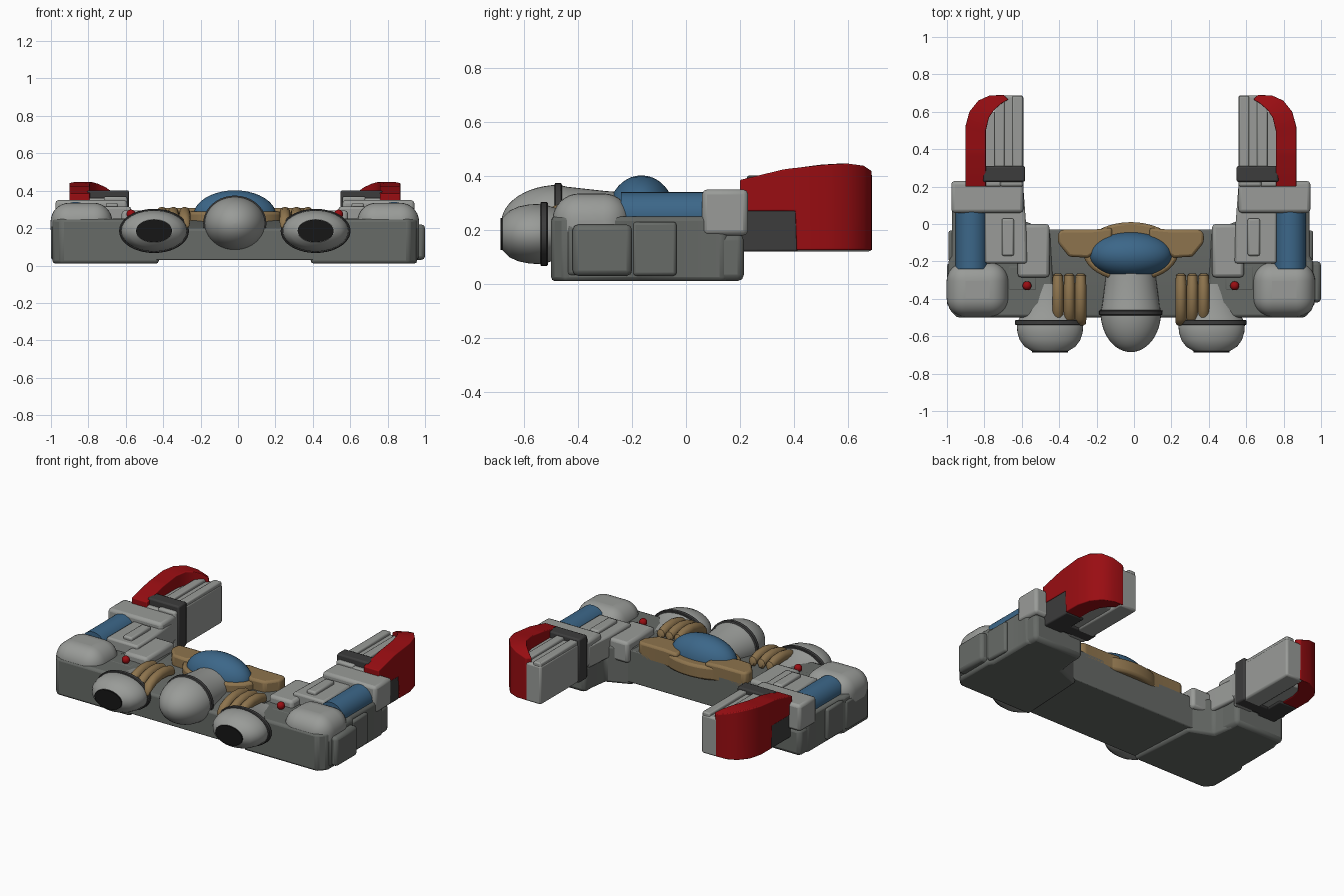
import bpy, bmesh, math
from mathutils import Vector

if "Cube" in bpy.data.objects:
    bpy.data.objects.remove(bpy.data.objects["Cube"])

CX = -0.017  # plane of symmetry


def material(name, rgb):
    m = bpy.data.materials.new(name)
    m.diffuse_color = (*rgb, 1)
    m.use_nodes = True
    m.node_tree.nodes["Principled BSDF"].inputs["Base Color"].default_value = m.diffuse_color
    return m


HULL = material("hull grey", (0.135, 0.145, 0.135))
LIGHT = material("light grey", (0.32, 0.33, 0.315))
CHAR = material("charcoal", (0.045, 0.045, 0.045))
BLACK = material("black", (0.008, 0.008, 0.008))
BLUE = material("canopy blue", (0.045, 0.135, 0.25))
TAN = material("tan", (0.27, 0.175, 0.075))
RED = material("red", (0.32, 0.004, 0.006))


def finish(name, bm, mat, bevel=0, mirror=True, seg=2):
    bmesh.ops.recalc_face_normals(bm, faces=bm.faces[:])
    me = bpy.data.meshes.new(name)
    bm.to_mesh(me)
    bm.free()
    me.materials.append(mat)
    ob = bpy.data.objects.new(name, me)
    bpy.context.collection.objects.link(ob)
    ob.location.x = CX
    if bevel:
        b = ob.modifiers.new("bevel", 'BEVEL')
        b.width, b.segments, b.limit_method = bevel, seg, 'ANGLE'
        b.angle_limit = math.radians(35)
    if mirror:
        ob.modifiers.new("mirror", 'MIRROR').use_mirror_merge = False
    bpy.ops.object.select_all(action='DESELECT')
    ob.select_set(True)
    bpy.context.view_layer.objects.active = ob
    bpy.ops.object.shade_smooth_by_angle(angle=math.radians(35))
    return ob


def loft(name, rings, mat, bevel=0, mirror=True, seg=2):
    bm = bmesh.new()
    vs = [[bm.verts.new(p) for p in r] for r in rings]
    n = len(vs[0])
    for a, b in zip(vs, vs[1:]):
        for i in range(n):
            bm.faces.new((a[i], a[(i + 1) % n], b[(i + 1) % n], b[i]))
    bm.faces.new(vs[0])
    bm.faces.new(vs[-1])
    return finish(name, bm, mat, bevel, mirror, seg)


def prism(name, pts, z0, z1, mat, bevel=0, mirror=True, seg=2):
    return loft(name, [[(x, y, z) for x, y in pts] for z in (z0, z1)], mat, bevel, mirror, seg)


def box(name, x, y, z, mat, bevel=0.01, mirror=True, seg=2):
    pts = [(x[0], y[0]), (x[1], y[0]), (x[1], y[1]), (x[0], y[1])]
    return prism(name, pts, z[0], z[1], mat, bevel, mirror, seg)


def lathe(name, x, z, rx, rz, profile, mat, mirror=True, n=40):
    """Elliptical body of revolution along y; profile holds (y, radius factor)."""
    ang = [2 * math.pi * i / n for i in range(n)]
    return loft(name, [[(x + rx * r * math.cos(a), y, z + rz * r * math.sin(a)) for a in ang]
                       for y, r in profile], mat, 0, mirror)


def ball(name, c, r, mat, mirror=True):
    bm = bmesh.new()
    bmesh.ops.create_uvsphere(bm, u_segments=40, v_segments=20, radius=1)
    for v in bm.verts:
        v.co = Vector(c) + Vector(r) * v.co
    return finish(name, bm, mat, 0, mirror)


# Central hull with sloping front deck
side = [(-0.03, 0.03), (-0.03, 0.24), (-0.24, 0.24), (-0.49, 0.2), (-0.5, 0.19), (-0.5, 0.03)]
loft("center_hull", [[(x, y, z) for y, z in side] for x in (-0.62, 0.62)], HULL, 0.006, False)

# Side pods
prism("side_pod", [(0.405, -0.5), (0.93, -0.5), (0.975, -0.45), (0.975, -0.2), (0.955, -0.17),
                   (0.955, 0.14), (0.93, 0.16), (0.60, 0.16), (0.58, 0.02), (0.43, -0.04)],
      0.01, 0.25, HULL, 0.025)
box("pod_tail", (0.59, 0.95), (0.05, 0.215), (0.01, 0.185), HULL, 0.025)
box("pod_side_panel", (0.9, 0.975), (-0.2, -0.035), (0.03, 0.23), HULL, 0.012)
box("pod_front_panel", (0.9, 0.983), (-0.44, -0.21), (0.03, 0.22), HULL, 0.015)
box("right_side_plate", (0.9, 1.017), (-0.42, -0.2), (0.03, 0.22), HULL, 0.02, False)

# Shoulder domes and blue cylinders
box("shoulder_dome", (0.655, 0.985), (-0.495, -0.205), (0.1, 0.335), LIGHT, 0.1, seg=8)
lathe("blue_cylinder", 0.852, 0.255, 0.085, 0.085, [(-0.24, 1), (0.08, 1)], BLUE)

# Arm blocks
box("arm_joint", (0.575, 0.96), (0.06, 0.23), (0.18, 0.35), LIGHT, 0.018)
prism("arm_deck", [(0.555, -0.21), (0.78, -0.21), (0.78, 0.08), (0.575, 0.2), (0.56, 0.0)],
      0.17, 0.315, LIGHT, 0.012)
box("arm_raised_plate", (0.625, 0.69), (-0.17, 0.03), (0.29, 0.335), LIGHT, 0.01)
box("inner_block", (0.435, 0.605), (-0.285, 0.0), (0.16, 0.295), LIGHT, 0.018)
ball("red_lamp", (0.555, -0.33, 0.275), (0.024, 0.024, 0.024), RED)
box("lamp_base", (0.5, 0.66), (-0.36, -0.22), (0.15, 0.252), HULL, 0.012)

# Rear guns: barrel, ridges, charcoal collar
box("rear_barrel", (0.575, 0.70), (0.2, 0.688), (0.12, 0.37), LIGHT, 0.012)
box("rear_barrel_filler", (0.69, 0.80), (0.2, 0.6), (0.13, 0.36), LIGHT, 0.01)
for i, x in enumerate((0.578, 0.675)):
    box(f"barrel_ridge_{i + 1}", (x, x + 0.055), (0.25, 0.685), (0.3, 0.388), LIGHT, 0.008)
box("barrel_collar", (0.565, 0.79), (0.225, 0.31), (0.12, 0.402), CHAR, 0.01)
box("collar_side_plate", (0.75, 0.88), (0.2, 0.415), (0.12, 0.285), CHAR, 0.008)

# Red shell curving around the barrel: inner x, y, outer x, y, bottom z, top z
stations = [(0.775, 0.2, 0.885, 0.2, 0.27, 0.385), (0.775, 0.36, 0.885, 0.36, 0.27, 0.424),
            (0.775, 0.405, 0.885, 0.405, 0.27, 0.43), (0.775, 0.41, 0.885, 0.41, 0.125, 0.43),
            (0.775, 0.5, 0.885, 0.52, 0.125, 0.442), (0.758, 0.57, 0.863, 0.6, 0.125, 0.446),
            (0.73, 0.61, 0.815, 0.66, 0.125, 0.438), (0.69, 0.645, 0.755, 0.687, 0.125, 0.42),
            (0.655, 0.665, 0.68, 0.69, 0.125, 0.395)]
loft("red_shell", [[(a, b, z0), (c, d, z0), (c, d, z1), (a, b, z1)]
                   for a, b, c, d, z0, z1 in stations], RED, 0.028, seg=4)

# Front engines with charcoal rings and black muzzles
lathe("engine_nose", 0.432, 0.185, 0.18, 0.113,
      [(-0.32, 0.6), (-0.42, 0.68), (-0.5, 0.9), (-0.53, 0.99), (-0.58, 0.97),
       (-0.62, 0.9), (-0.655, 0.76), (-0.675, 0.58), (-0.68, 0.54)], LIGHT)
lathe("engine_ring", 0.432, 0.185, 0.187, 0.118,
      [(-0.512, 0.97), (-0.516, 1), (-0.536, 1), (-0.54, 0.97)], CHAR)
lathe("engine_muzzle", 0.432, 0.185, 0.096, 0.06, [(-0.66, 1), (-0.688, 1)], BLACK)

# Central nose
dome = [(-0.47 - 0.215 * math.sin(t), max(math.cos(t), 0.01))
        for t in [math.pi / 2 * i / 12 for i in range(13)]]
lathe("nose_dome", 0, 0.225, 0.162, 0.142, [(-0.22, 0.8), (-0.3, 0.84), (-0.44, 0.95)] + dome,
      LIGHT, False)
lathe("nose_ring", 0, 0.225, 0.169, 0.149,
      [(-0.46, 0.96), (-0.464, 1), (-0.484, 1), (-0.488, 0.96)], CHAR, False)

# Canopy with tan surround and wings
ball("canopy", (0, -0.165, 0.265), (0.222, 0.122, 0.137), BLUE, False)
oval = [(0.255 * math.cos(a), -0.148 + 0.158 * math.sin(a))
        for a in [2 * math.pi * i / 40 for i in range(40)]]
prism("canopy_surround", oval, 0.2, 0.288, TAN, 0.015, False)
prism("canopy_wing", [(0.1, -0.02), (0.2, -0.03), (0.37, -0.03), (0.39, -0.05), (0.39, -0.1),
                      (0.33, -0.175), (0.23, -0.18), (0.1, -0.1)], 0.2, 0.308, TAN, 0.018)

# Tan hoses, three on each side
path = [(-0.265, 0.258, 0.5), (-0.275, 0.262, 0.9), (-0.33, 0.277, 1), (-0.4, 0.28, 1),
        (-0.46, 0.268, 1), (-0.51, 0.245, 1), (-0.535, 0.222, 0.9), (-0.543, 0.21, 0.5)]
for i in range(3):
    x = 0.268 + 0.061 * i
    loft(f"hose_{i + 1}", [[(x + 0.03 * r * math.cos(a), y, z + 0.034 * r * math.sin(a))
                            for a in [math.pi * k / 6 for k in range(12)]]
                           for y, z, r in path], TAN)
